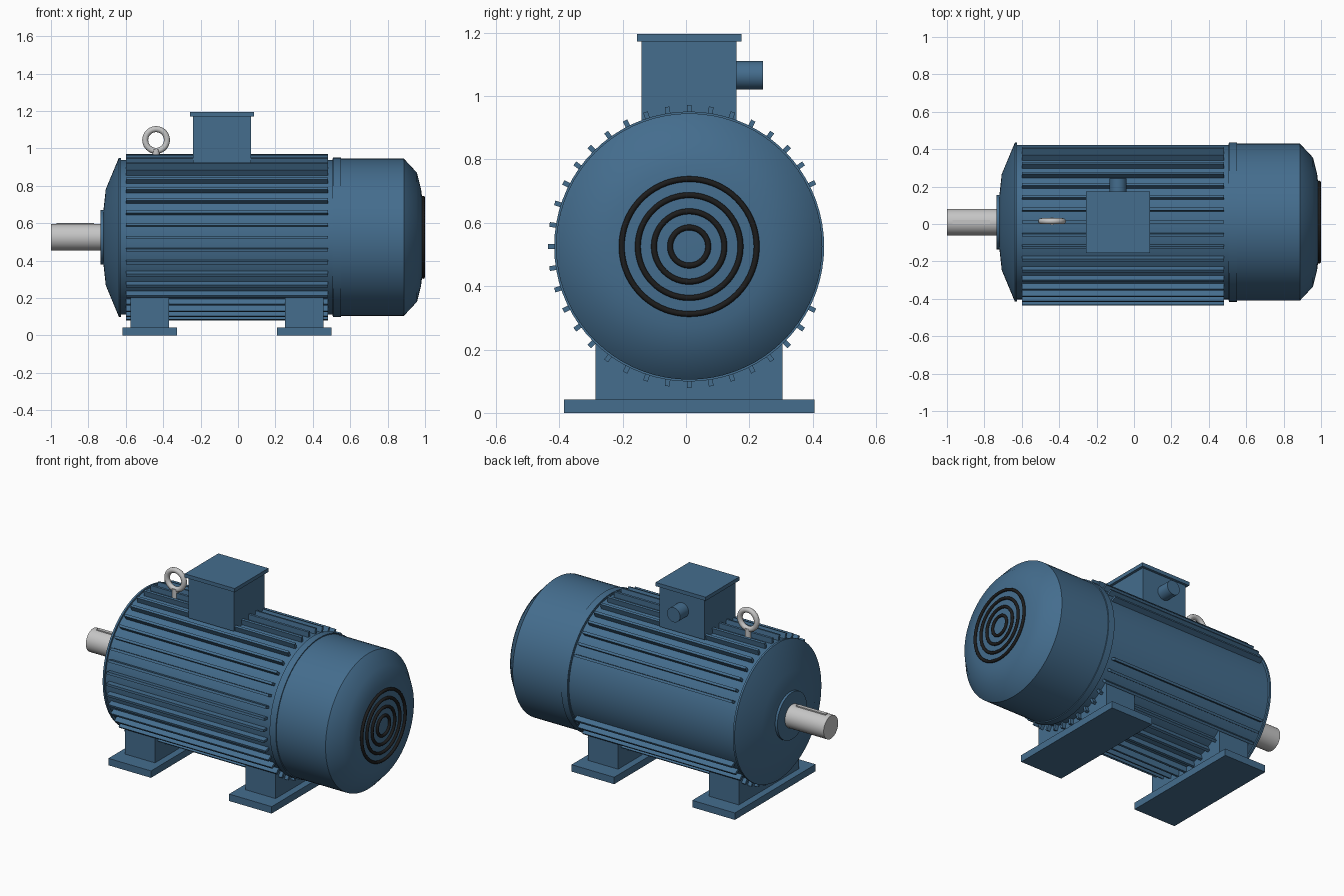
import bpy, bmesh, math
from mathutils import Matrix, Vector

if "Cube" in bpy.data.objects:
    bpy.data.objects.remove(bpy.data.objects["Cube"])

CY, CZ = 0.01, 0.525  # motor axis


def material(name, rgb):
    m = bpy.data.materials.new(name)
    m.use_nodes = True
    m.diffuse_color = (*rgb, 1)
    m.node_tree.nodes["Principled BSDF"].inputs["Base Color"].default_value = (*rgb, 1)
    return m


BLUE = material("blue paint", (0.058, 0.153, 0.27))
STEEL = material("bare steel", (0.56, 0.56, 0.56))
BLACK = material("black grille", (0.012, 0.012, 0.012))


def finish(name, bm, mat, smooth=False):
    bmesh.ops.recalc_face_normals(bm, faces=bm.faces)
    mesh = bpy.data.meshes.new(name)
    bm.to_mesh(mesh)
    bm.free()
    mesh.materials.append(mat)
    ob = bpy.data.objects.new(name, mesh)
    bpy.context.collection.objects.link(ob)
    if smooth:
        bpy.ops.object.select_all(action="DESELECT")
        ob.select_set(True)
        bpy.context.view_layer.objects.active = ob
        bpy.ops.object.shade_smooth_by_angle(angle=math.radians(35))
    return ob


def add_box(bm, x, y, z, turn=Matrix()):
    size = [b - a for a, b in (x, y, z)]
    mid = [(a + b) / 2 for a, b in (x, y, z)]
    bmesh.ops.create_cube(bm, size=1, matrix=turn @ Matrix.Translation(mid) @ Matrix.Diagonal((*size, 1)))


def box(name, x, y, z, mat=BLUE):
    bm = bmesh.new()
    add_box(bm, x, y, z)
    return finish(name, bm, mat)


def lathe(name, profile, mat=BLUE, origin=(0, CY, CZ), axis="X", steps=72):
    """Spin (distance along axis, radius) points around the given axis."""
    bm = bmesh.new()
    along = Vector([a == axis for a in "XYZ"])
    out = Vector((0, 0, 1)) if axis != "Z" else Vector((1, 0, 0))
    base = Vector(origin)
    vs = [bm.verts.new(base + along * d + out * r) for d, r in profile]
    es = [bm.edges.new(pair) for pair in zip(vs, vs[1:])]
    bmesh.ops.spin(bm, geom=vs + es, cent=base, axis=along, angle=math.tau, steps=steps)
    bmesh.ops.remove_doubles(bm, verts=bm.verts, dist=1e-4)
    return finish(name, bm, mat, True)


def torus(name, origin, axis, major, minor, mat, sides=12):
    ring = [(minor * math.sin(math.tau * i / sides), major + minor * math.cos(math.tau * i / sides))
            for i in range(sides + 1)]
    return lathe(name, ring, mat, origin, axis)


# Housing, end bell, bearing cap and fan cover
lathe("motor_housing", [(-0.63, 0), (-0.63, 0.413), (0.52, 0.413), (0.52, 0)])
lathe("drive_end_bell", [(-0.625, 0), (-0.625, 0.425), (-0.637, 0.425),
                         (-0.707, 0.257), (-0.72, 0.14), (-0.72, 0)])
lathe("bearing_cap", [(-0.7, 0), (-0.7, 0.145), (-0.735, 0.145), (-0.735, 0)])
lathe("fan_cover", [(0.505, 0), (0.505, 0.42), (0.887, 0.42), (0.957, 0.345),
                    (0.979, 0.257), (0.986, 0.2), (0.986, 0)])
lathe("fan_cover_band", [(0.508, 0.41), (0.508, 0.426), (0.55, 0.426), (0.55, 0.41)])
for i in range(4):
    torus(f"grille_ring_{i + 1}", (0.99, CY, CZ), "X", 0.06 + 0.051 * i, 0.009, BLACK)

# Cooling fins, left out on the smooth back panel
bm = bmesh.new()
for i in range(40):
    angle = i * 9
    if min(angle, 360 - angle) > 20:
        turn = Matrix.Translation((0, CY, CZ)) @ Matrix.Rotation(math.radians(angle), 4, "X")
        add_box(bm, (-0.6, 0.48), (0.4, 0.446), (-0.0075, 0.0075), turn)
finish("cooling_fins", bm, BLUE)

# Output shaft with key
lathe("shaft", [(-1, 0), (-1, 0.071), (-0.72, 0.071), (-0.72, 0)], STEEL, steps=48)
box("shaft_key", (-0.97, -0.77), (CY - 0.011, CY + 0.011), (0.57, 0.602), STEEL)

# Feet
for name, x in (("drive_end", -0.4725), ("fan_end", 0.3545)):
    box(name + "_foot_plate", (x - 0.146, x + 0.146), (CY - 0.395, CY + 0.395), (0, 0.043))
    box(name + "_foot_block", (x - 0.103, x + 0.103), (CY - 0.295, CY + 0.295), (0.04, 0.245))

# Terminal box, lid and cable gland
box("terminal_box", (-0.24, 0.07), (-0.14, 0.16), (0.92, 1.175))
box("terminal_box_lid", (-0.257, 0.086), (-0.155, 0.175), (1.172, 1.195))
lathe("cable_gland", [(0.15, 0), (0.15, 0.045), (0.243, 0.045), (0.243, 0)],
      origin=(-0.085, 0, 1.065), axis="Y", steps=40)

# Lifting eye
torus("lifting_eye_ring", (-0.438, 0.015, 1.045), "Y", 0.058, 0.016, STEEL, 16)
lathe("lifting_eye_stem", [(0.92, 0), (0.92, 0.02), (0.993, 0.02), (0.993, 0)],
      STEEL, (-0.438, 0.015, 0), "Z", 24)
